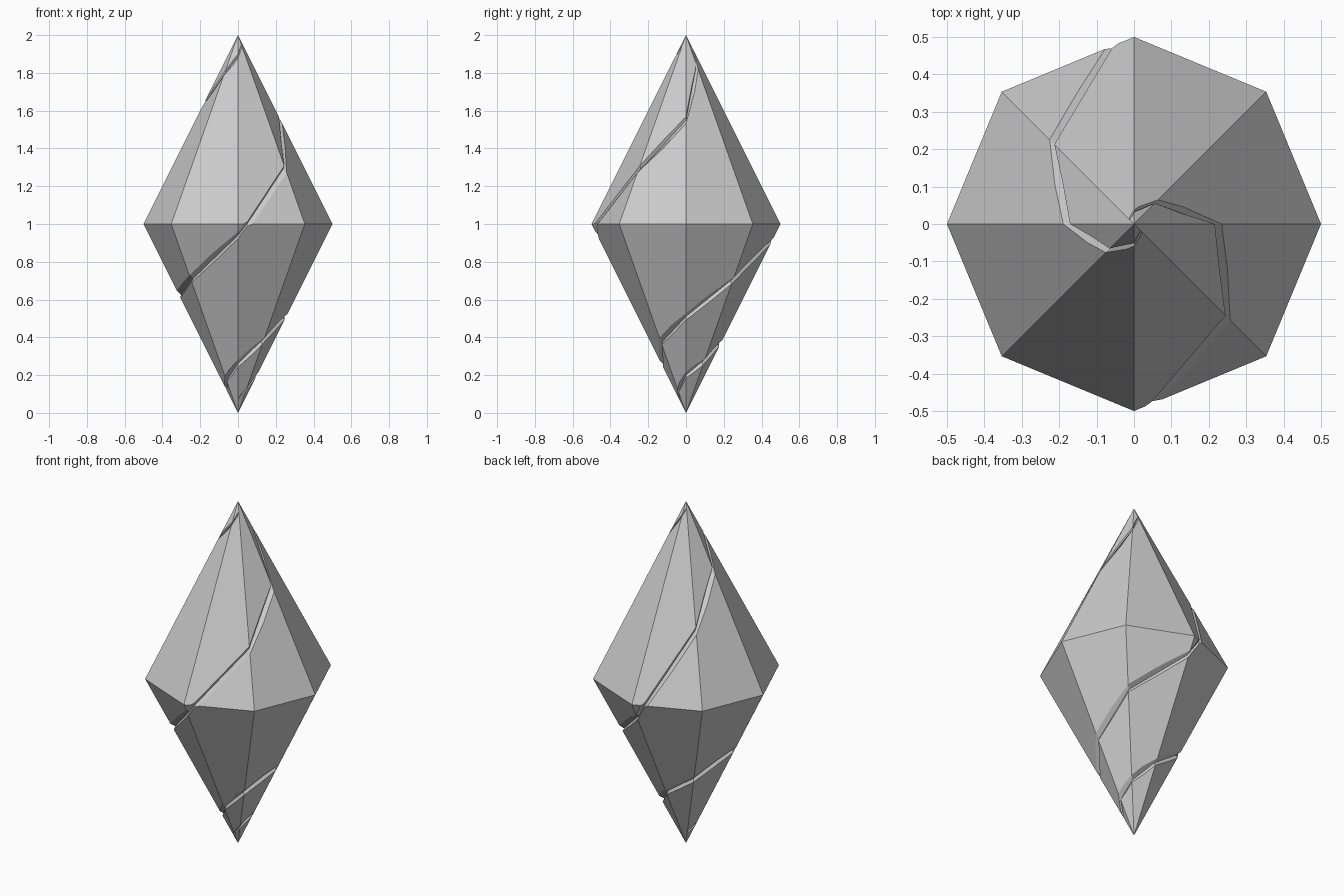
import bpy, bmesh
from math import cos, sin, radians
from mathutils import Vector

if "Cube" in bpy.data.objects:
    bpy.data.objects.remove(bpy.data.objects["Cube"])


def make_object(name, bm):
    bmesh.ops.recalc_face_normals(bm, faces=bm.faces[:])
    mesh = bpy.data.meshes.new(name)
    bm.to_mesh(mesh)
    bm.free()
    ob = bpy.data.objects.new(name, mesh)
    bpy.context.collection.objects.link(ob)
    return ob


def edge_point(angle, z):
    # point on the crystal's sloping edge at this angle and height
    r = 0.5 * (1 - abs(z - 1))
    return Vector((r * cos(radians(angle)), r * sin(radians(angle)), z))


# Eight-sided double-pointed crystal
bm = bmesh.new()
top, bottom = bm.verts.new((0, 0, 2)), bm.verts.new((0, 0, 0))
ring = [bm.verts.new(edge_point(45 * i, 1)) for i in range(8)]
for i in range(8):
    a, b = ring[i], ring[(i + 1) % 8]
    bm.faces.new((a, b, top))
    bm.faces.new((b, a, bottom))
crystal = make_object("crystal", bm)


def groove(name, start, heights, belt):
    """V-shaped cutter winding down the faces, one height per crystal edge."""
    pts = [edge_point(start - 45 * i, z) for i, z in enumerate(heights)]
    # extra bend where the groove crosses the belt
    k = next(i for i, p in enumerate(pts) if p.z < 1)
    pts.insert(k, Vector(belt))
    bm = bmesh.new()
    rows = []
    for p in pts:
        out = Vector((p.x, p.y, 0))
        s = min(1, out.length / 0.12)
        out.normalize()
        slope = Vector((0, 0, 1)) - out * (0.5 if p.z > 1 else -0.5 if p.z < 1 else 0)
        section = (p - out * 0.018 * s,
                   p + out * 0.018 * s + slope * 0.036 * s,
                   p + out * 0.018 * s - slope * 0.036 * s)
        rows.append([bm.verts.new(v) for v in section])
    for r0, r1 in zip(rows, rows[1:]):
        for j in range(3):
            n = (j + 1) % 3
            bm.faces.new((r0[j], r0[n], r1[n], r1[j]))
    bm.faces.new(rows[0])
    bm.faces.new(rows[-1])
    cutter = make_object(name, bm)
    cutter.hide_render = True
    cutter.hide_set(True)
    mod = crystal.modifiers.new(name, 'BOOLEAN')
    mod.operation = 'DIFFERENCE'
    mod.solver = 'EXACT'
    mod.object = cutter


# Two spiral grooves on opposite sides
groove("groove_cutter_front", 135,
       (1.965, 1.93, 1.83, 1.55, 1.29, 0.94, 0.71, 0.63, 0.48, 0.37, 0.27, 0.20, 0.12, 0.07),
       (0.05, -0.479, 1))
groove("groove_cutter_back", -45,
       (1.945, 1.89, 1.80, 1.64, 1.38, 0.91, 0.70, 0.51, 0.38, 0.26, 0.18, 0.13, 0.08),
       (-0.06, 0.475, 1))
